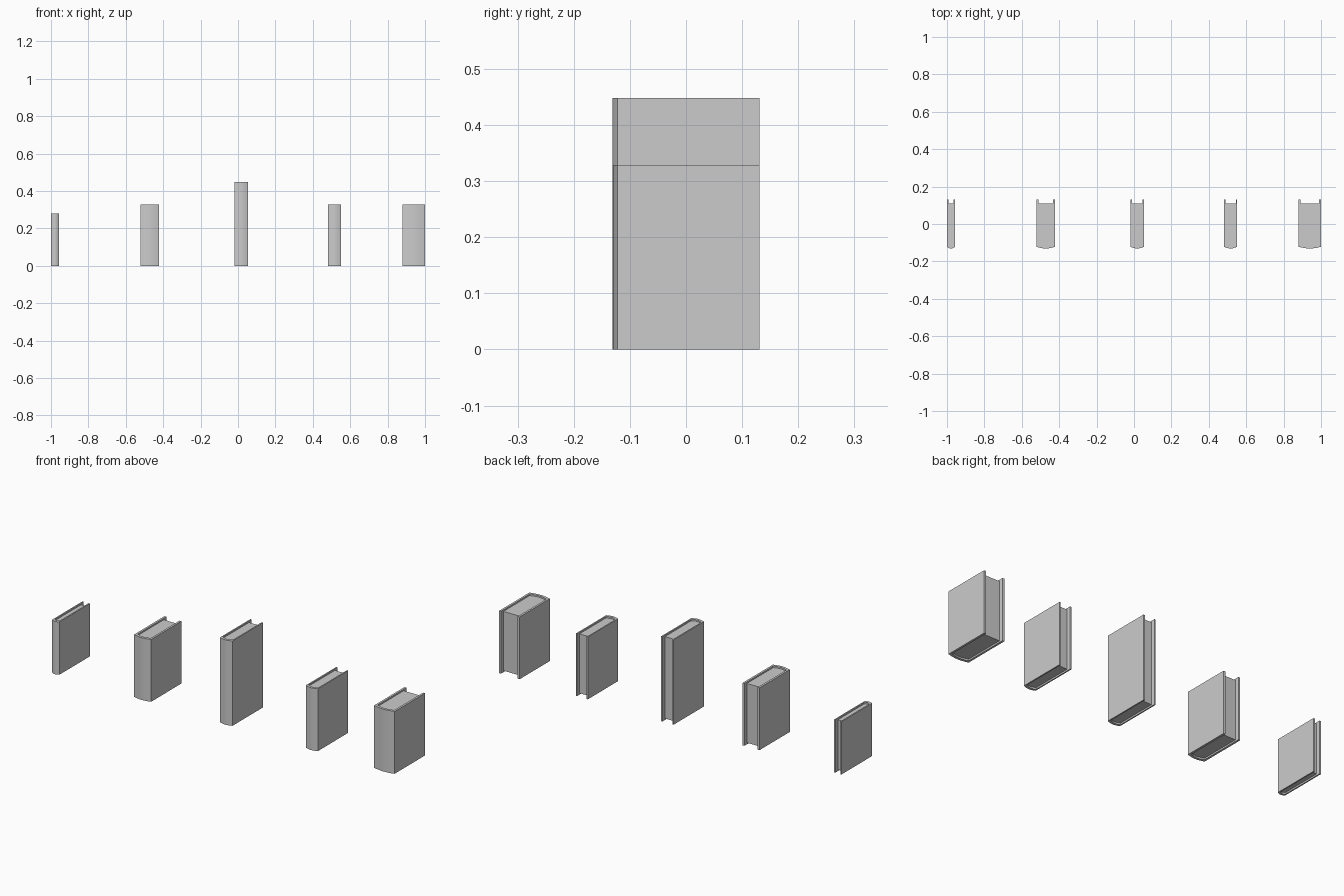
import bpy, bmesh, math

if "Cube" in bpy.data.objects:
    bpy.data.objects.remove(bpy.data.objects["Cube"])

DEPTH = 0.131      # half depth of every cover
BULGE = 0.009      # how far the rounded spine swells forward
SEGS = 8


def extrude_outline(name, outline, z0, z1):
    """Upright prism from a closed plan outline."""
    bm = bmesh.new()
    face = bm.faces.new([bm.verts.new((x, y, z0)) for x, y in outline])
    res = bmesh.ops.extrude_face_region(bm, geom=[face])
    top = [v for v in res["geom"] if isinstance(v, bmesh.types.BMVert)]
    bmesh.ops.translate(bm, verts=top, vec=(0, 0, z1 - z0))
    bmesh.ops.recalc_face_normals(bm, faces=bm.faces)
    mesh = bpy.data.meshes.new(name)
    bm.to_mesh(mesh)
    bm.free()
    obj = bpy.data.objects.new(name, mesh)
    bpy.context.collection.objects.link(obj)
    bpy.ops.object.select_all(action='DESELECT')
    obj.select_set(True)
    bpy.context.view_layer.objects.active = obj
    bpy.ops.object.shade_smooth_by_angle(angle=math.radians(35))
    return obj


def spine_arc(x0, x1, y):
    """Shallow curve from x0 to x1 swelling towards the front."""
    pts = []
    for i in range(SEGS + 1):
        t = i / SEGS
        pts.append((x0 + (x1 - x0) * t, y - BULGE * math.sin(math.pi * t)))
    return pts


def book(tag, x0, x1, height):
    t = 0.011 if x1 - x0 > 0.08 else 0.007
    corner = -DEPTH + BULGE
    # U-shaped cover with rounded spine
    outer = [(x0, DEPTH)] + spine_arc(x0, x1, corner) + [(x1, DEPTH)]
    inner = [(x1 - t, DEPTH)] + spine_arc(x1 - t, x0 + t, corner + 0.013) + [(x0 + t, DEPTH)]
    extrude_outline(tag + "_cover", outer + inner, 0, height)
    # page block, set in from the cover edges
    pages = [(x0 + t, 0.11)] + spine_arc(x0 + t, x1 - t, corner + 0.013) + [(x1 - t, 0.11)]
    extrude_outline(tag + "_pages", pages, 0.008, height - 0.008)


# Five books, left to right
book("thin_book", -1.0, -0.957, 0.279)
book("thick_book", -0.521, -0.422, 0.329)
book("tall_book", -0.019, 0.053, 0.448)
book("medium_book", 0.482, 0.552, 0.329)
book("wide_book", 0.88, 1.0, 0.329)
